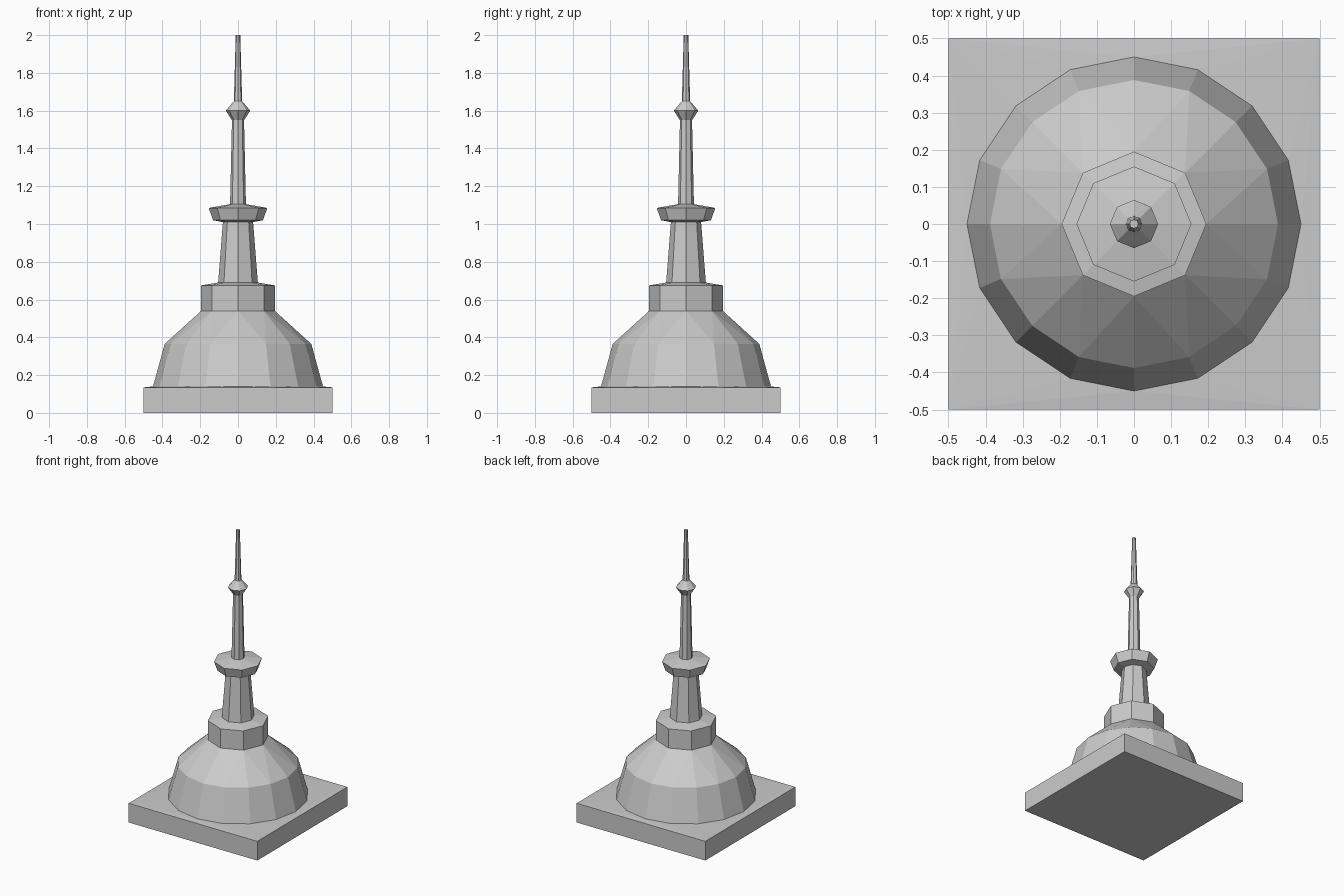
import bpy, bmesh
from math import cos, sin, pi

if "Cube" in bpy.data.objects:
    bpy.data.objects.remove(bpy.data.objects["Cube"], do_unlink=True)

stone = bpy.data.materials.new("grey stone")
stone.use_nodes = True
GREY = (0.6, 0.6, 0.6, 1)
stone.diffuse_color = GREY
stone.node_tree.nodes["Principled BSDF"].inputs["Base Color"].default_value = GREY


def ring(bm, n, r, z, turn=0):
    return [bm.verts.new((r * cos(2 * pi * i / n + turn), r * sin(2 * pi * i / n + turn), z))
            for i in range(n)]


def bridge(bm, low, high):
    n = len(low)
    for i in range(n):
        j = (i + 1) % n
        bm.faces.new((low[i], low[j], high[j], high[i]))


def finish(bm, name):
    bmesh.ops.recalc_face_normals(bm, faces=bm.faces)
    mesh = bpy.data.meshes.new(name)
    bm.to_mesh(mesh)
    bm.free()
    mesh.materials.append(stone)
    obj = bpy.data.objects.new(name, mesh)
    bpy.context.collection.objects.link(obj)


def lathe(name, profile, sides=8, cap=False):
    """Faceted turned part from (radius, height) pairs."""
    bm = bmesh.new()
    rings = [ring(bm, sides, r, z) for r, z in profile]
    for low, high in zip(rings, rings[1:]):
        bridge(bm, low, high)
    if cap:
        bm.faces.new(rings[-1])
    finish(bm, name)


DOME_R, DOME_Z = 0.45, 0.14

# Square plinth, its top rising slightly to the foot of the dome
bm = bmesh.new()
half_diagonal = 0.5 * 2 ** 0.5
bottom = ring(bm, 4, half_diagonal, 0, pi / 4)
top = ring(bm, 4, half_diagonal, 0.135, pi / 4)
foot = ring(bm, 16, DOME_R, DOME_Z)
bm.faces.new(bottom)
bridge(bm, bottom, top)
for q in range(4):
    for k in range(4):
        bm.faces.new((top[q], foot[(4 * q + k + 1) % 16], foot[4 * q + k]))
    bm.faces.new((top[q], top[(q + 1) % 4], foot[(4 * q + 4) % 16]))
finish(bm, "plinth")

# Dome: sixteen-sided skirt, closing to an eight-sided neck
bm = bmesh.new()
foot = ring(bm, 16, DOME_R, DOME_Z)
waist = ring(bm, 16, 0.388, 0.365)
neck = ring(bm, 8, 0.195, 0.54)
bridge(bm, foot, waist)
for i in range(8):
    a, b = neck[i], neck[(i + 1) % 8]
    w0, w1, w2 = (waist[(2 * i + k) % 16] for k in range(3))
    bm.faces.new((w0, w1, a))
    bm.faces.new((w1, b, a))
    bm.faces.new((w1, w2, b))
finish(bm, "dome")

# Octagonal upper stages
lathe("collar", [(0.195, 0.54), (0.195, 0.675), (0.105, 0.69)])
lathe("tower", [(0.105, 0.69), (0.08, 1.01)])
lathe("gallery", [(0.08, 1.01), (0.132, 1.02), (0.155, 1.085), (0.042, 1.105)])
lathe("shaft", [(0.042, 1.105), (0.032, 1.55)])
lathe("bulb", [(0.032, 1.55), (0.065, 1.6), (0.022, 1.65)])
lathe("spire", [(0.022, 1.65), (0.012, 2.0)], cap=True)
